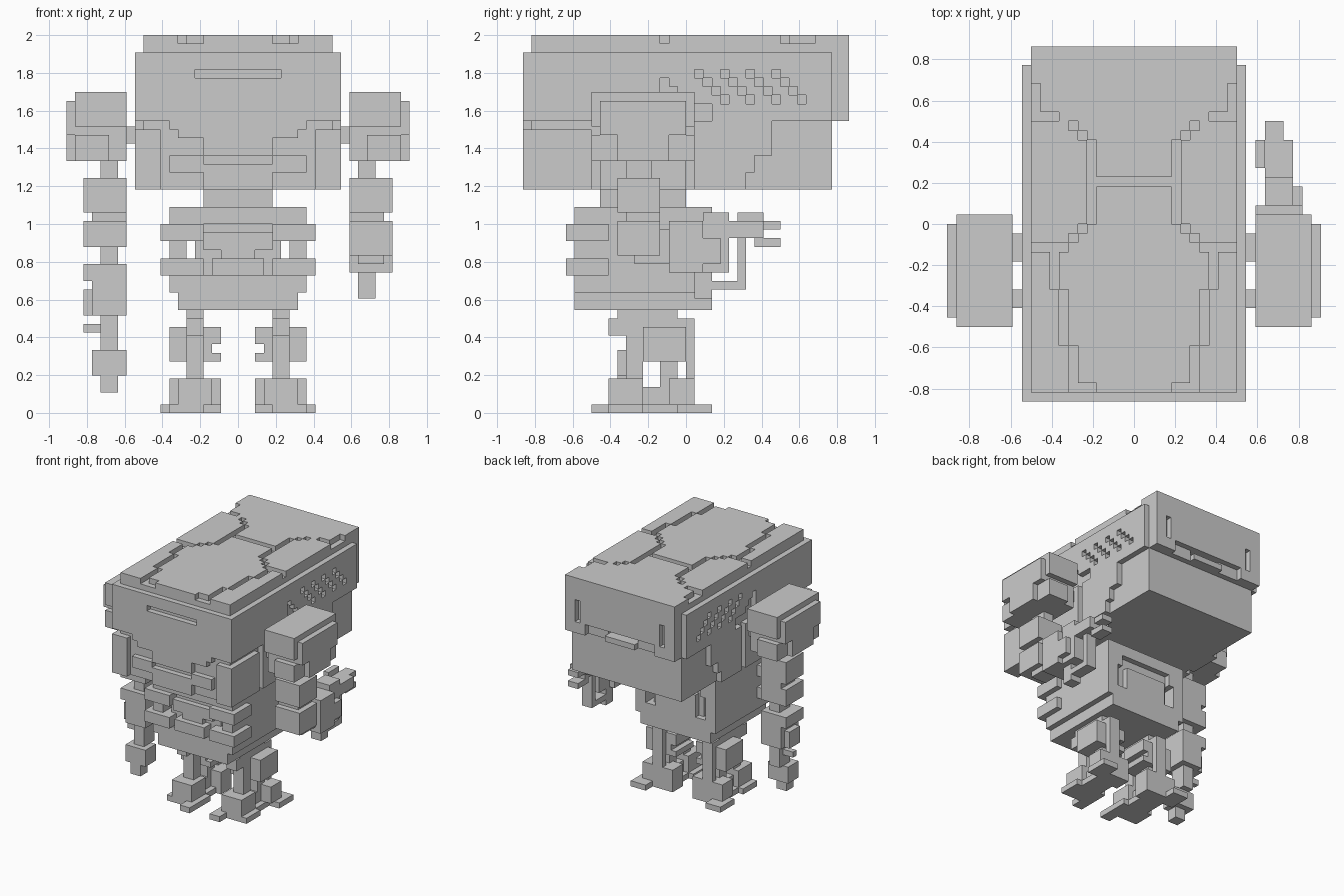
import bpy
import bmesh

V = 1 / 22          # edge of one cube cell
ARM_LIFT = 0.35     # arms sit slightly off the cell grid

cube = bpy.data.objects.get("Cube")
if cube:
    bpy.data.objects.remove(cube, do_unlink=True)

grey = bpy.data.materials.new("plain grey")
grey.use_nodes = True
grey.diffuse_color = (0.6, 0.6, 0.6, 1)
grey.node_tree.nodes["Principled BSDF"].inputs["Base Color"].default_value = grey.diffuse_color


def blocks(name, cells, mirror=False, lift=0.0):
    """One object made of blocks, each given as x, y and z ranges in cells."""
    bm = bmesh.new()
    for x, y, z in cells:
        spans = [x, (-x[1], -x[0])] if mirror else [x]
        for sx in spans:
            made = bmesh.ops.create_cube(bm, size=1)["verts"]
            for vert in made:
                for axis, span in enumerate((sx, y, z)):
                    middle = (span[0] + span[1]) / 2
                    vert.co[axis] = (middle + vert.co[axis] * (span[1] - span[0])) * V
                vert.co.z += lift * V
    mesh = bpy.data.meshes.new(name)
    bm.to_mesh(mesh)
    bm.free()
    mesh.materials.append(grey)
    obj = bpy.data.objects.new(name, mesh)
    bpy.context.scene.collection.objects.link(obj)


def box(name, x, y, z, mirror=False, lift=0.0):
    blocks(name, [(x, y, z)], mirror, lift)


def pair(name, x, y, z):
    box(name, x, y, z, mirror=True)


def both_arms(name, x, y, z):
    box(name, x, y, z, mirror=True, lift=ARM_LIFT)


def left_arm(name, x, y, z):
    box(name, x, y, z, lift=ARM_LIFT)


def right_arm(name, x, y, z):
    box(name, (-x[1], -x[0]), y, z, lift=ARM_LIFT)


# Head core
box("skull", x=(-11, 11), y=(-18, 17), z=(33, 43))
box("jaw_core", x=(-11, 11), y=(-18, 17), z=(26, 33))

# Top plates, separated by stepped grooves
TOP = (43, 44)
back_rows = [(4, 5, 9), (5, 9, 10), (6, 10, 11), (8, 11, 12), (10, 12, 15), (11, 15, 19)]
blocks("back_top_plate", [((-w, w), (a, b), TOP) for w, a, b in back_rows])
front_rows = [(4, 0, 4), (5, -1, 0), (6, -2, -1), (7, -3, -2), (8, -7, -3),
              (7, -13, -7), (6, -17, -13), (4, -18, -17)]
blocks("front_top_plate", [((-w, w), (a, b), TOP) for w, a, b in front_rows])
side_rows = [(5, 0, 9), (6, -1, 10), (7, -2, 11)]
blocks("side_top_plate", [((w, 11), (a, b), TOP) for w, a, b in side_rows], mirror=True)
brow_rows = [(9, -7, -3), (8, -13, -7), (7, -18, -13)]
blocks("brow_top_plate", [((w, 11), (a, b), TOP) for w, a, b in brow_rows], mirror=True)

# Back plate with slits and a notched lower edge
box("back_plate_upper", x=(-11, 11), y=(17, 19), z=(40, 43))
box("back_plate_middle", x=(-8, 8), y=(17, 19), z=(36, 40))
pair("back_plate_edge", x=(9, 11), y=(17, 19), z=(34, 40))
pair("back_plate_corner", x=(7, 9), y=(17, 19), z=(34, 36))
pair("back_plate_recess", x=(3, 7), y=(17, 18), z=(34, 36))
box("back_plate_lip", x=(-3, 3), y=(17, 19), z=(34, 35))
pair("slit_floor", x=(8, 9), y=(17, 18), z=(36, 40))

# Side plates with rows of vent holes
pair("side_plate_front", x=(11, 12), y=(-19, -3), z=(34, 42))
pair("side_plate_top", x=(11, 12), y=(-3, 15), z=(40, 42))
pair("side_plate_rear", x=(11, 12), y=(15, 17), z=(34, 42))
vent_cells = []
for row in range(4):
    level = (39 - row, 40 - row)
    start = row - 3
    for hole in range(4):
        stop = row + 1 + hole * 3
        vent_cells.append(((11, 12), (start, stop), level))
        start = stop + 1
    vent_cells.append(((11, 12), (start, 15), level))
blocks("vent_plate", vent_cells, mirror=True)
pair("vent_sill", x=(11, 12), y=(3, 15), z=(34, 36))

# Lower head sides
pair("cheek", x=(9, 12), y=(-19, -11), z=(26, 33))
pair("ear_plate", x=(10, 12), y=(-10, 0), z=(26, 34))
jaw_rows = [(7, 26, 28), (8, 28, 30), (10, 30, 34)]
blocks("jaw_plate", [((10, 12), (1, end), (a, b)) for end, a, b in jaw_rows], mirror=True)

# Face: flush helmet front with a tapering lower edge, mouth and chin
FACE = (-19, -18)
pair("brow", x=(5, 12), y=FACE, z=(39, 42))
box("forehead", x=(-5, 5), y=FACE, z=(40, 42))
visor_rows = [(12, 34, 39), (8, 33, 34), (7, 32, 33)]
blocks("visor", [((-w, w), FACE, (a, b)) for w, a, b in visor_rows])
box("mouth", x=(-4, 4), y=FACE, z=(30, 32))
pair("chin_side", x=(4, 8), y=FACE, z=(28, 30))
box("chin", x=(-4, 4), y=FACE, z=(26, 29))

# Neck and torso
box("neck", x=(-4, 4), y=(-10, 0), z=(24, 26))
box("chest_slab", x=(-8, 8), y=(-13, 3), z=(22, 24))
box("chest", x=(-5, 5), y=(-12, 2), z=(14, 22))
box("belly_upper", x=(-4, 4), y=(-13, -12), z=(19, 21))
box("belly_lower", x=(-3, 3), y=(-14, -12), z=(16, 18))
box("buckle", x=(-2, 2), y=(-13, -12), z=(15, 19))
box("spine", x=(-4, 4), y=(2, 3), z=(16, 20))
pair("flank_pillar", x=(6, 8), y=(-13, 3), z=(14, 22))
pair("flank_bar", x=(5, 8), y=(-12, 3), z=(20, 22))
pair("upper_rib", x=(4, 9), y=(-14, -9), z=(20, 22))
pair("lower_rib", x=(4, 9), y=(-14, -9), z=(16, 18))
box("belt", x=(-8, 8), y=(-13, 3), z=(14, 16))
box("pelvis", x=(-7, 7), y=(-13, 3), z=(12, 14))

# Legs
pair("thigh", x=(4, 6), y=(-8, -5), z=(9, 12))
pair("hip_bridge", x=(4, 6), y=(-5, -1), z=(10, 12))
pair("hip_guard", x=(4, 6), y=(-9, -8), z=(9, 11))
pair("knee", x=(3, 8), y=(-5, 0), z=(6, 10))
pair("knee_upper_tab", x=(2, 3), y=(-5, 0), z=(8, 10))
pair("knee_lower_tab", x=(2, 3), y=(-5, 0), z=(6, 7))
pair("calf_guard", x=(4, 6), y=(-1, 1), z=(6, 11))
pair("heel_spur", x=(4, 6), y=(0, 1), z=(4, 6))
pair("shin", x=(4, 6), y=(-7, -5), z=(3, 9))
pair("rear_strut", x=(4, 6), y=(-3, -1), z=(3, 6))
pair("ankle", x=(3, 7), y=(-9, -5), z=(1, 4))
pair("ankle_joint", x=(4, 6), y=(-5, -2), z=(1, 3))
pair("heel_block", x=(2, 8), y=(-2, 1), z=(1, 4))
pair("sole", x=(3, 7), y=(-9, 1), z=(0, 1))
pair("inner_toe", x=(2, 4), y=(-11, -5), z=(0, 1))
pair("outer_toe", x=(6, 8), y=(-9, -5), z=(0, 1))
pair("inner_heel", x=(2, 4), y=(-2, 1), z=(0, 1))
pair("outer_heel", x=(6, 9), y=(-1, 3), z=(0, 1))

# Shoulders: boxy core under a cap, with an outer plate
both_arms("shoulder_pin_rear", x=(11, 13), y=(-4, -1), z=(31, 33))
both_arms("shoulder_pin_front", x=(11, 13), y=(-9, -7), z=(31, 33))
both_arms("shoulder_core", x=(13, 19), y=(-10, 0), z=(29, 34))
both_arms("shoulder_cap", x=(13, 19), y=(-11, 1), z=(33, 37))
both_arms("shoulder_plate", x=(19, 20), y=(-10, 0), z=(32, 36))
both_arms("shoulder_plate_tip", x=(19, 20), y=(-8, -2), z=(29, 32))
both_arms("shoulder_skirt", x=(15, 19), y=(-11, 1), z=(29, 32))
both_arms("upper_arm", x=(14, 16), y=(-7, -4), z=(27, 29))

# Hanging right arm
right_arm("right_bicep", x=(13, 18), y=(-8, -3), z=(23, 27))
right_arm("right_elbow_top", x=(13, 17), y=(-7, -3), z=(22, 23))
right_arm("right_elbow", x=(13, 18), y=(-8, -3), z=(19, 22))
right_arm("right_elbow_joint", x=(14, 16), y=(-7, -4), z=(17, 19))
right_arm("right_forearm_top", x=(13, 18), y=(-8, -3), z=(15, 17))
right_arm("right_forearm", x=(13, 17), y=(-8, -3), z=(11, 15))
right_arm("right_forearm_ridge", x=(17, 18), y=(-7, -4), z=(11, 14))
right_arm("right_wrist", x=(14, 16), y=(-7, -4), z=(7, 11))
right_arm("right_thumb", x=(16, 18), y=(-6, -5), z=(9, 10))
right_arm("right_palm", x=(13, 17), y=(-8, -5), z=(4, 7))
right_arm("right_finger", x=(14, 16), y=(-8, -6), z=(2, 4))

# Bent left arm reaching backwards
left_arm("left_bicep", x=(13, 18), y=(-8, -3), z=(23, 27))
left_arm("left_elbow_top", x=(13, 17), y=(-7, -3), z=(22, 23))
left_arm("left_elbow", x=(13, 18), y=(-8, -3), z=(18, 22))
left_arm("left_elbow_joint", x=(14, 17), y=(-6, 0), z=(17, 21))
left_arm("left_forearm", x=(13, 18), y=(-2, 2), z=(16, 22))
left_arm("left_forearm_ridge", x=(14, 18), y=(2, 4), z=(17, 20))
left_arm("left_cuff", x=(14, 17), y=(2, 5), z=(16, 23))
left_arm("left_palm", x=(14, 17), y=(5, 9), z=(20, 22))
left_arm("left_thumb", x=(13, 14), y=(6, 9), z=(21, 23))
left_arm("left_upper_finger", x=(14, 16), y=(9, 11), z=(21, 22))
left_arm("left_lower_finger", x=(14, 16), y=(9, 11), z=(19, 20))
left_arm("left_finger_root", x=(14, 16), y=(8, 9), z=(19, 21))
left_arm("left_grip", x=(14, 16), y=(6, 7), z=(14, 20))
left_arm("left_grip_base", x=(14, 16), y=(2, 7), z=(14, 15))
left_arm("left_grip_link", x=(14, 16), y=(1, 3), z=(13, 16))
